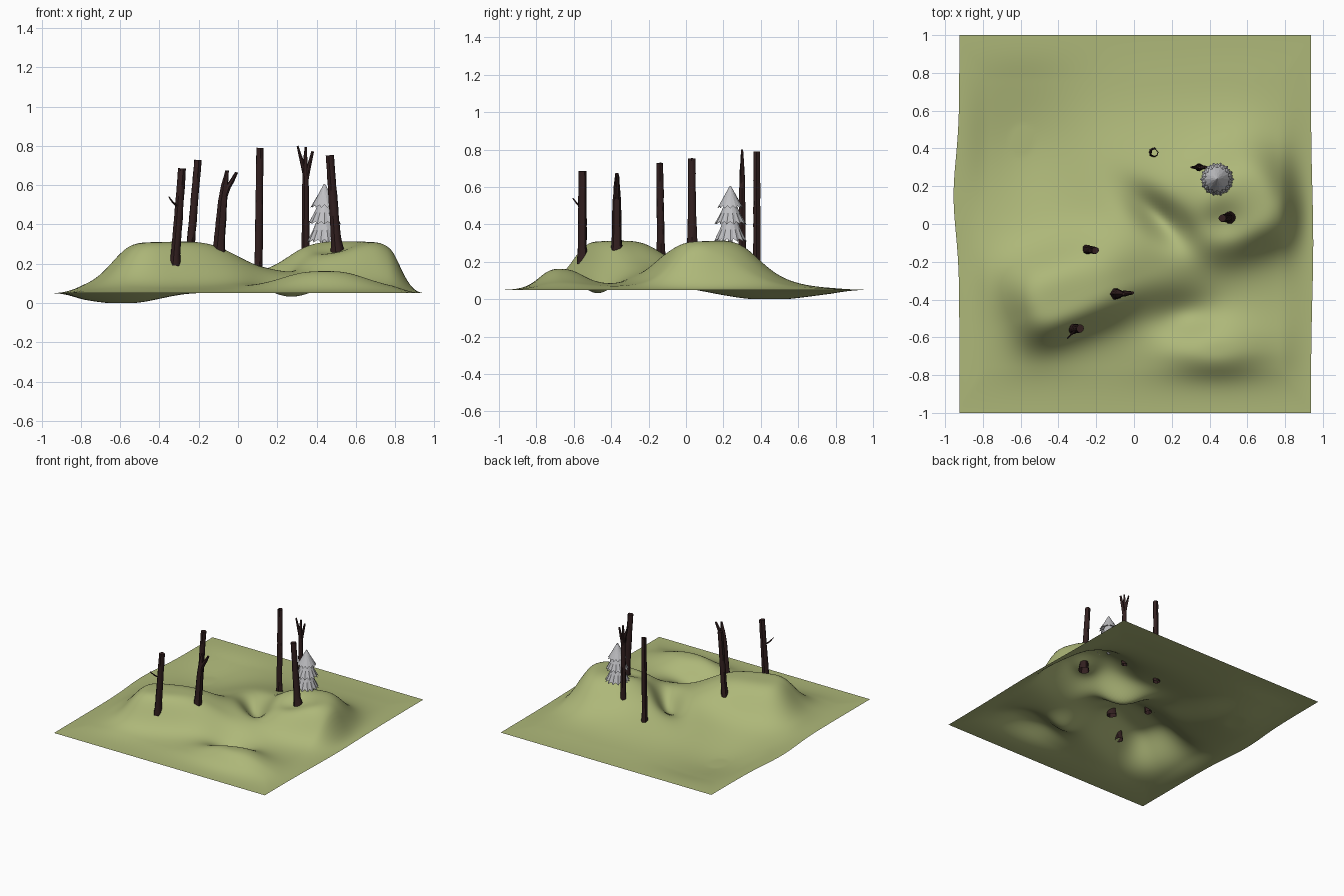
import bpy, bmesh, math, random
from mathutils import Vector

if "Cube" in bpy.data.objects:
    bpy.data.objects.remove(bpy.data.objects["Cube"])

random.seed(4)


def material(name, rgb):
    m = bpy.data.materials.new(name)
    m.diffuse_color = (*rgb, 1)
    m.use_nodes = True
    m.node_tree.nodes["Principled BSDF"].inputs["Base Color"].default_value = m.diffuse_color
    return m


GRASS = material("grass green", (0.42, 0.475, 0.19))
BARK = material("dark bark", (0.032, 0.014, 0.014))
SILVER = material("silver grey", (0.52, 0.52, 0.54))


def finish(bm, name, mat, smooth=None):
    me = bpy.data.meshes.new(name)
    bm.to_mesh(me)
    bm.free()
    me.materials.append(mat)
    ob = bpy.data.objects.new(name, me)
    bpy.context.collection.objects.link(ob)
    if smooth:
        bpy.context.view_layer.objects.active = ob
        ob.select_set(True)
        bpy.ops.object.shade_smooth_by_angle(angle=math.radians(smooth))
        ob.select_set(False)
    return ob


# Terrain: hills with a separate reach on each side, minus soft hollows
def rotated(x, y, cx, cy, deg):
    a = math.radians(deg)
    x, y = x - cx, y - cy
    return x * math.cos(a) + y * math.sin(a), -x * math.sin(a) + y * math.cos(a)


def hill(x, y, cx, cy, deg, left, right, front, back, height, power, square=2):
    u, v = rotated(x, y, cx, cy, deg)
    u /= right if u > 0 else left
    v /= back if v > 0 else front
    return height / (1 + (abs(u) ** square + abs(v) ** square) ** (power / square))


def soft(x, y, cx, cy, deg, su, sv, height):
    u, v = rotated(x, y, cx, cy, deg)
    return height * math.exp(-(u / su) ** 2 - (v / sv) ** 2)


def ground(x, y):
    h = hill(x, y, -0.41, -0.42, 20, 0.235, 0.49, 0.185, 0.28, 0.255, 4.2, 2.7)  # long ridge
    h += hill(x, y, 0.62, 0.09, 20, 0.37, 0.225, 0.225, 0.33, 0.255, 4.5, 2.4)   # right hill
    h += hill(x, y, 0.43, -0.67, 0, 0.27, 0.28, 0.13, 0.17, 0.110, 3)            # small front hill
    h += soft(x, y, -0.02, 0.18, 0, 0.34, 0.34, 0.07)                            # middle rise
    h += soft(x, y, 0.32, 0.42, 0, 0.25, 0.20, 0.015)                            # gentle back slope
    h += soft(x, y, -0.57, 0.42, 0, 0.30, 0.36, -0.06)                           # back left hollow
    h += soft(x, y, 0.27, -0.48, 0, 0.17, 0.12, -0.08)                           # front hollow
    h += soft(x, y, 0.14, 0.03, -42, 0.20, 0.09, -0.13)                          # gully
    h += soft(x, y, 0.47, 0.00, 0, 0.13, 0.11, -0.065)                           # hollow by the leaning trunk
    e = min(1, (0.955 - abs(x)) / 0.18, (1 - abs(y)) / 0.24)
    e = max(0, e)
    return max(0.0, 0.05 + h * e * e * (3 - 2 * e))


NX, NY = 110, 116
bm = bmesh.new()
rows = []
for j in range(NY + 1):
    y = -1 + 2 * j / NY
    x0 = -0.925 - 0.03 * math.exp(-((y - 0.15) / 0.28) ** 2)
    x1 = 0.937 + 0.012 * math.exp(-((y + 0.1) / 0.4) ** 2)
    row = []
    for i in range(NX + 1):
        x = x0 + (x1 - x0) * i / NX
        row.append(bm.verts.new((x, y, ground(x, y))))
    rows.append(row)
for a, b in zip(rows, rows[1:]):
    for i in range(NX):
        bm.faces.new((a[i], a[i + 1], b[i + 1], b[i]))
finish(bm, "terrain", GRASS, 60)


# Bare trunks: rough tubes along a path of (x, y, z, radius)
def tube(bm, path, sides=10, rough=0.1, step=0.04, top=True):
    pts = []
    for p, q in zip(path, path[1:]):
        n = max(1, round((Vector(q[:3]) - Vector(p[:3])).length / step))
        pts += [[a + (b - a) * k / n for a, b in zip(p, q)] for k in range(n)]
    pts.append(list(path[-1]))
    axis = (Vector(path[-1][:3]) - Vector(path[0][:3])).normalized()
    side = axis.cross(Vector((0, 1, 0))).normalized()
    other = axis.cross(side)
    flute = [random.uniform(-rough, rough) for _ in range(sides)]
    rings = []
    for x, y, z, r in pts:
        ring = []
        for s in range(sides):
            a = math.tau * s / sides
            k = r * (1 + flute[s] + random.uniform(-rough, rough) * 0.5)
            ring.append(bm.verts.new(Vector((x, y, z)) + k * (side * math.cos(a) + other * math.sin(a))))
        rings.append(ring)
    for a, b in zip(rings, rings[1:]):
        for s in range(sides):
            t = (s + 1) % sides
            bm.faces.new((a[s], a[t], b[t], b[s]))
    if top:
        bm.faces.new(rings[-1])


def trunk(name, path, branches=(), top=True):
    bm = bmesh.new()
    x, y, z, r = path[0]
    # flared root just under the ground
    root = (x, y, min(z, ground(x, y) - 0.02), r)
    tube(bm, [root] + list(path[1:]), top=top)
    for b in branches:
        tube(bm, b, sides=7)
    bmesh.ops.recalc_face_normals(bm, faces=bm.faces)
    finish(bm, name, BARK, 40)


trunk("front_left_trunk",
      [(-.322, -.555, .19, .032), (-.318, -.555, .25, .025), (-.285, -.555, .685, .021)],
      [[(-.305, -.56, .49, .006), (-.33, -.582, .51, .005), (-.352, -.605, .54, .003)]])
trunk("forked_trunk",
      [(-.10, -.37, .235, .036), (-.095, -.37, .30, .027), (-.078, -.37, .52, .022),
       (-.068, -.37, .60, .016), (-.055, -.37, .675, .008)],
      [[(-.078, -.37, .51, .016), (-.05, -.368, .59, .016), (-.03, -.366, .62, .012), (-.006, -.365, .665, .008)]])
trunk("middle_left_trunk",
      [(-.25, -.135, .21, .026), (-.24, -.135, .32, .020), (-.205, -.14, .728, .018)])
trunk("back_trunk", [(.103, .378, .14, .026), (.103, .378, .20, .020), (.11, .378, .79, .018)], top=False)
trunk("three_branch_trunk",
      [(.343, .30, .215, .021), (.343, .30, .62, .016), (.340, .30, .69, .013), (.346, .30, .795, .006)],
      [[(.338, .30, .66, .011), (.325, .30, .72, .010), (.303, .30, .80, .005)],
       [(.343, .30, .60, .011), (.362, .30, .70, .011), (.380, .30, .772, .007)]])
trunk("leaning_trunk",
      [(.512, .035, .21, .042), (.510, .035, .25, .036), (.500, .032, .32, .027),
       (.492, .032, .43, .023), (.468, .03, .752, .020)])

# Silver fir: three skirts with scalloped rims
LOBES = 14


def skirt(name, z_rim, z_top, r_rim, r_top, twist):
    bm = bmesh.new()
    n = LOBES * 2
    rings = []
    # (radius, height, lobe depth) from the neck down to the rim and back inside
    prof = [(r_top, z_top, 0), ((r_top + r_rim) * .47, (z_top + z_rim) / 2, .08),
            (r_rim, z_rim, .16), (r_rim * .5, z_rim + .022, .05), (.010, z_rim + .03, 0)]
    for r, z, lobe in prof:
        ring = []
        for s in range(n):
            a = math.tau * (s + twist) / n
            k = r * (1 - lobe * (s % 2))
            ring.append(bm.verts.new((.44 + k * math.cos(a), .237 + k * math.sin(a),
                                      z + (s % 2) * lobe * .09)))
        rings.append(ring)
    for a, b in zip(rings, rings[1:]):
        for s in range(n):
            t = (s + 1) % n
            bm.faces.new((a[s], b[s], b[t], a[t]))
    bm.faces.new(rings[0])
    bm.faces.new(rings[-1])
    bmesh.ops.recalc_face_normals(bm, faces=bm.faces)
    finish(bm, name, SILVER)


skirt("fir_lower_skirt", .308, .435, .090, .034, 0)
skirt("fir_middle_skirt", .400, .520, .086, .026, 1)
skirt("fir_upper_skirt", .485, .606, .072, .003, 0)

bm = bmesh.new()
tube(bm, [(.44, .237, .29, .012), (.44, .237, .50, .010)])
bmesh.ops.recalc_face_normals(bm, faces=bm.faces)
finish(bm, "fir_stem", SILVER, 40)
